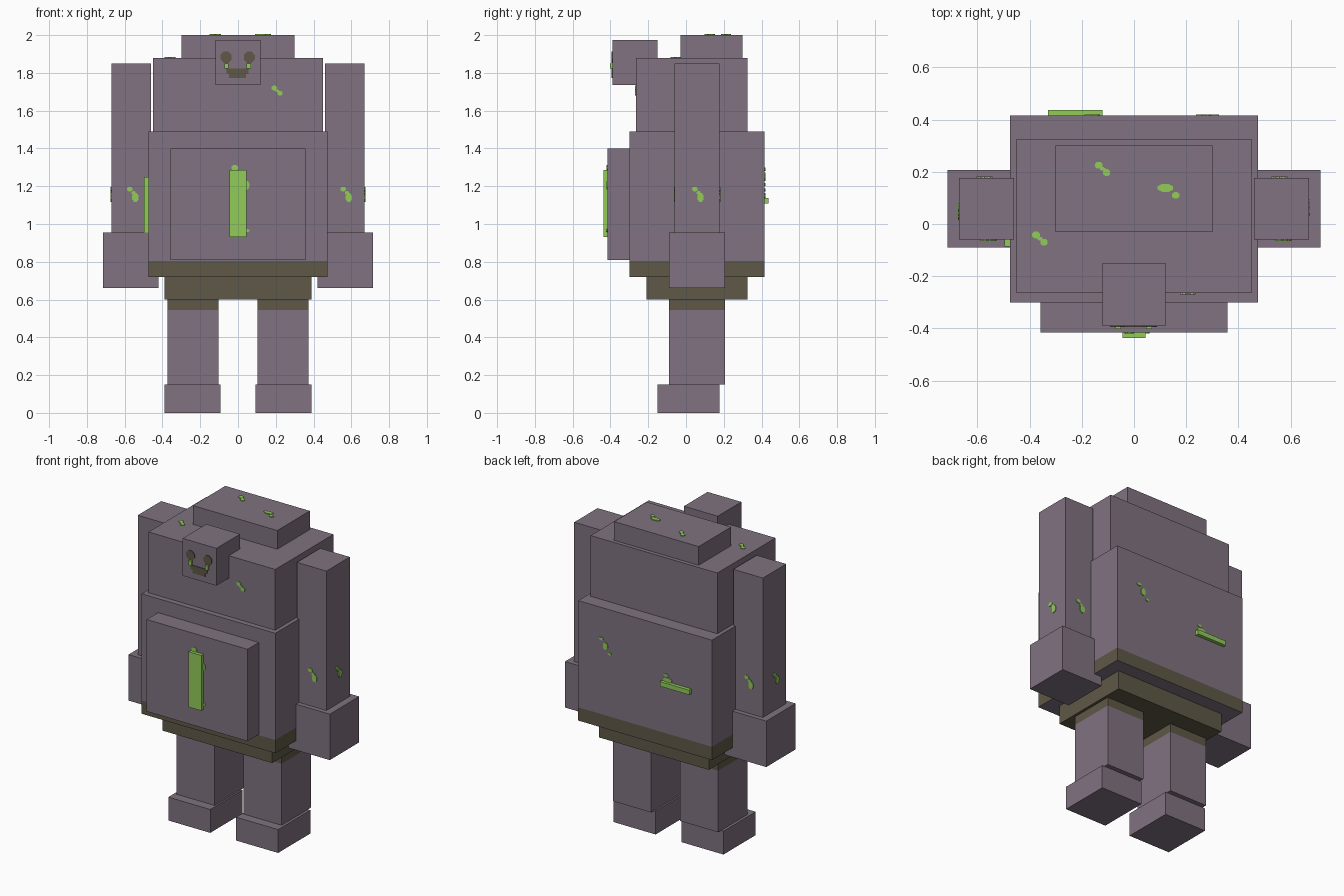
import bpy, bmesh
from mathutils import Vector, Matrix

cube = bpy.data.objects.get("Cube")
if cube:
    bpy.data.objects.remove(cube, do_unlink=True)


def material(name, rgb):
    m = bpy.data.materials.new(name)
    m.use_nodes = True
    m.diffuse_color = (*rgb, 1)
    m.node_tree.nodes["Principled BSDF"].inputs["Base Color"].default_value = (*rgb, 1)
    return m


SKIN = material("purple grey skin", (0.215, 0.17, 0.215))
CLOTH = material("dark olive cloth", (0.112, 0.098, 0.061))
SLIME = material("slime green", (0.287, 0.604, 0.102))


def finish(name, bm, mats):
    mesh = bpy.data.meshes.new(name)
    bm.to_mesh(mesh)
    bm.free()
    for m in mats:
        mesh.materials.append(m)
    ob = bpy.data.objects.new(name, mesh)
    bpy.context.collection.objects.link(ob)
    return ob


def box(name, x, y, z, mat=SKIN, band=None):
    """Box from three ranges; band is a height range whose sides are cloth."""
    bm = bmesh.new()
    bmesh.ops.create_cube(bm, size=1)
    for v in bm.verts:
        v.co = [r[0] + (c + 0.5) * (r[1] - r[0]) for c, r in zip(v.co, (x, y, z))]
    if band:
        for h in band:
            bmesh.ops.bisect_plane(bm, geom=bm.verts[:] + bm.edges[:] + bm.faces[:],
                                   plane_co=(0, 0, h), plane_no=(0, 0, 1))
        for f in bm.faces:
            side = abs(f.normal.z) < 0.5
            f.material_index = int(side and band[0] < f.calc_center_median().z < band[1])
    return finish(name, bm, [mat, CLOTH])


# In-plane right, in-plane up and outward directions of each kind of face
X, Y, Z = Vector((1, 0, 0)), Vector((0, 1, 0)), Vector((0, 0, 1))
FACING = {"front": (X, Z, -Y), "back": (-X, Z, Y), "left": (Y, Z, X),
          "right": (-Y, Z, -X), "top": (X, Y, Z)}


def splat(name, facing, origin, blobs, mat=SLIME, depth=0.006):
    """Thin eight-sided plates (right, up, width, height) lying on a face."""
    u, v, n = FACING[facing]
    bm = bmesh.new()
    for a, b, w, h in blobs:
        c = Vector(origin) + u * a + v * b + n * depth * 0.3
        axes = Matrix((u * w, v * h, n * depth)).transposed().to_4x4()
        turn = Matrix.Rotation(0.3927, 4, "Z")
        bmesh.ops.create_cone(bm, cap_ends=True, segments=8, radius1=0.54, radius2=0.54,
                              depth=1, matrix=Matrix.Translation(c) @ axes @ turn)
    return finish(name, bm, [mat])


# Body
box("hump", (-0.30, 0.30), (-0.03, 0.30), (1.88, 2.0))
box("chest", (-0.45, 0.45), (-0.265, 0.325), (1.49, 1.88))
box("torso", (-0.475, 0.475), (-0.30, 0.415), (0.72, 1.49), band=(0.72, 0.805))
box("belly", (-0.358, 0.358), (-0.415, -0.30), (0.81, 1.40))
box("pelvis", (-0.39, 0.39), (-0.21, 0.325), (0.60, 0.72), CLOTH)

# Limbs
MARK = [(-0.008, 0.04, 0.03, 0.024), (0.012, 0.02, 0.022, 0.02), (0.022, -0.005, 0.034, 0.046)]
for side, s in (("left", 1), ("right", -1)):
    def span(a, b):
        return sorted((a * s, b * s))
    box(side + "_arm", span(0.46, 0.67), (-0.06, 0.177), (0.955, 1.85))
    box(side + "_hand", span(0.42, 0.715), (-0.09, 0.207), (0.66, 0.955))
    box(side + "_leg", span(0.103, 0.373), (-0.09, 0.207), (0.15, 0.60), band=(0.545, 0.60))
    box(side + "_foot", span(0.092, 0.39), (-0.15, 0.177), (0, 0.15))
    splat(side + "_arm_front_slime", "front", (0.565 * s, -0.06, 1.145), MARK)
    splat(side + "_arm_back_slime", "back", (0.565 * s, 0.177, 1.145), MARK)
    splat(side + "_arm_outer_slime", side, (0.67 * s, 0.055, 1.145), MARK)

# Head and face
box("head", (-0.12, 0.12), (-0.39, -0.15), (1.735, 1.975))
face = (0, -0.39, 1.80)
splat("eyes", "front", face, [(e, 0.083, 0.058, 0.06) for e in (-0.063, 0.06)], CLOTH)
box("mouth", (-0.06, 0.055), (-0.394, -0.388), (1.795, 1.822), CLOTH)
box("lower_lip", (-0.048, 0.043), (-0.394, -0.388), (1.773, 1.795), CLOTH)
for name, x in (("right_tear", -0.06), ("left_tear", 0.057)):
    box(name, (x - 0.011, x + 0.011), (-0.402, -0.388), (1.822, 1.85), SLIME)

# Raised slime strips
box("belly_strip", (-0.045, 0.045), (-0.437, -0.41), (0.93, 1.285), SLIME)
box("side_strip", (-0.497, -0.47), (-0.087, 0.005), (0.95, 1.25), SLIME)
box("back_strip", (-0.33, -0.12), (0.41, 0.437), (1.108, 1.138), SLIME)
splat("belly_drips", "front", (0, -0.415, 1.2),
      [(-0.018, 0.098, 0.034, 0.03), (0.048, 0.005, 0.024, 0.045), (0.05, -0.235, 0.02, 0.016)])
splat("back_drips", "back", (-0.16, 0.415, 1.15),
      [(0.0, 0.0, 0.06, 0.03), (-0.01, 0.03, 0.03, 0.016)])

# Small slime spots
PAIR = [(-0.015, 0.014, 0.03, 0.026), (0, 0, 0.02, 0.014), (0.015, -0.014, 0.028, 0.026)]
splat("chest_slime", "front", (0.207, -0.265, 1.706), PAIR)
splat("shoulder_slime", "top", (-0.36, -0.056, 1.88), PAIR)
splat("hump_slime_small", "top", (-0.12, 0.211, 2.0), PAIR)
splat("hump_slime_large", "top", (0.14, 0.124, 2.0),
      [(-0.02, 0.014, 0.06, 0.03), (0.02, -0.014, 0.03, 0.024)])
splat("back_slime", "back", (0.28, 0.415, 1.25),
      [(-0.03, 0.04, 0.03, 0.018), (0, 0, 0.034, 0.046), (0.03, -0.042, 0.024, 0.016)])
